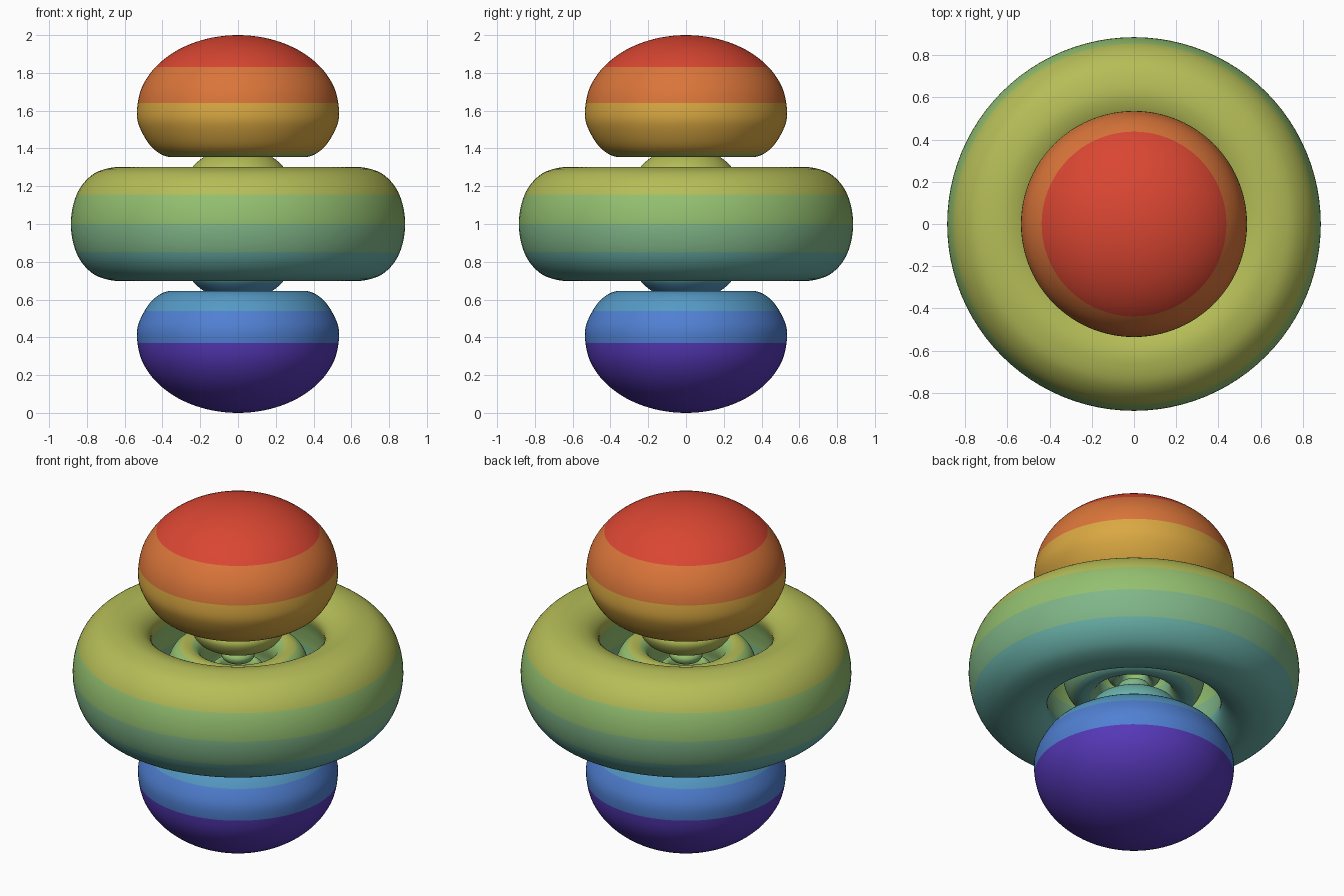
import bpy, bmesh, math
from mathutils import Vector

cube = bpy.data.objects.get("Cube")
if cube:
    bpy.data.objects.remove(cube, do_unlink=True)

# Colour bands from the bottom up: name, sRGB hex, upper height
BANDS = [("purple", "5638B8", 0.37), ("blue", "5080D2", 0.54),
         ("light blue", "5599C4", 0.69), ("teal", "68AEA6", 0.85),
         ("sea green", "80B688", 1.0), ("green", "94C070", 1.155),
         ("olive", "B5BD57", 1.38), ("gold", "DAA842", 1.64),
         ("orange", "DA753A", 1.83), ("red", "DA4632", 9)]


def linear(hex_code, i):
    c = int(hex_code[i:i + 2], 16) / 255
    return c / 12.92 if c < 0.04 else ((c + 0.055) / 1.055) ** 2.4


materials = []
for name, code, top in BANDS:
    mat = bpy.data.materials.new(name)
    colour = [linear(code, i) for i in (0, 2, 4)] + [1]
    mat.diffuse_color = colour
    mat.use_nodes = True
    mat.node_tree.nodes["Principled BSDF"].inputs["Base Color"].default_value = colour
    materials.append(mat)


def smooth_path(points, closed, steps=5):
    """Catmull-Rom curve through the profile points."""
    pts = [Vector((r, 0, z)) for r, z in points]
    if closed:
        pts = [pts[-1]] + pts + pts[:2]
    else:
        # reflect across the axis so the poles are rounded
        mirror = Vector((-1, 1, 1))
        pts = [pts[1] * mirror] + pts + [pts[-2] * mirror]
    path = []
    for a, b, c, d in zip(pts, pts[1:], pts[2:], pts[3:]):
        for k in range(steps):
            t = k / steps
            path.append(0.5 * (2 * b + (c - a) * t + (2 * a - 5 * b + 4 * c - d) * t ** 2
                               + (3 * b - a - 3 * c + d) * t ** 3))
    path.append(pts[-2])
    return path


def revolve(name, points, closed=False, sign=1, segments=96):
    """Spin a profile about z, cut it at the band heights and colour it."""
    bm = bmesh.new()
    verts = [bm.verts.new((p.x, 0, 1 + sign * p.z)) for p in smooth_path(points, closed)]
    edges = [bm.edges.new(pair) for pair in zip(verts, verts[1:])]
    bmesh.ops.spin(bm, geom=verts + edges, cent=(0, 0, 0), axis=(0, 0, 1),
                   angle=math.tau, steps=segments)
    bmesh.ops.remove_doubles(bm, verts=bm.verts, dist=0.0002)
    for _, _, top in BANDS[:-1]:
        bmesh.ops.bisect_plane(bm, geom=bm.verts[:] + bm.edges[:] + bm.faces[:],
                               dist=0.0001, plane_co=(0, 0, top), plane_no=(0, 0, 1))
    bmesh.ops.recalc_face_normals(bm, faces=bm.faces)
    for f in bm.faces:
        z = f.calc_center_median().z
        f.material_index = next(i for i, band in enumerate(BANDS) if z < band[2])
        f.smooth = True
    mesh = bpy.data.meshes.new(name)
    bm.to_mesh(mesh)
    bm.free()
    for mat in materials:
        mesh.materials.append(mat)
    bpy.context.collection.objects.link(bpy.data.objects.new(name, mesh))


def lobes(name, points):
    for side, sign in (("upper", 1), ("lower", -1)):
        revolve(f"{side}_{name}", points, sign=sign)


def ring(name, half):
    """Closed ring from the upper half of its section."""
    revolve(name, half + [(r, -z) for r, z in half[-2:0:-1]], closed=True)


# Outer lobes: rounded caps with a hollow facing the middle
dome = [(0.535 * math.sin(a), 0.6 + 0.4 * math.cos(a))
        for a in (math.pi / 2 * i / 5 for i in range(6))]
lobes("outer_lobe", dome + [(0.52, 0.51), (0.45, 0.40), (0.35, 0.355),
                            (0.24, 0.42), (0.12, 0.47), (0, 0.485)])

# Outer ring, with its inner wall following a sphere
ring("outer_ring", [(0.885, 0), (0.87, 0.11), (0.83, 0.20), (0.76, 0.268), (0.67, 0.298),
                    (0.59, 0.298), (0.51, 0.265), (0.465, 0.20), (0.485, 0.1), (0.495, 0)])

# Middle lobes and ring
lobes("middle_lobe", [(0, 0.41), (0.1, 0.395), (0.18, 0.355), (0.238, 0.305), (0.25, 0.26),
                      (0.215, 0.20), (0.15, 0.175), (0.08, 0.195), (0, 0.21)])
ring("middle_ring", [(0.38, 0), (0.37, 0.08), (0.335, 0.14), (0.28, 0.163),
                     (0.22, 0.14), (0.195, 0.08), (0.205, 0)])

# Small core lobes and ring
lobes("core_lobe", [(0, 0.165), (0.05, 0.152), (0.088, 0.12), (0.08, 0.085),
                    (0.045, 0.07), (0, 0.075)])
ring("core_ring", [(0.15, 0), (0.135, 0.04), (0.105, 0.06), (0.08, 0.04), (0.07, 0)])
